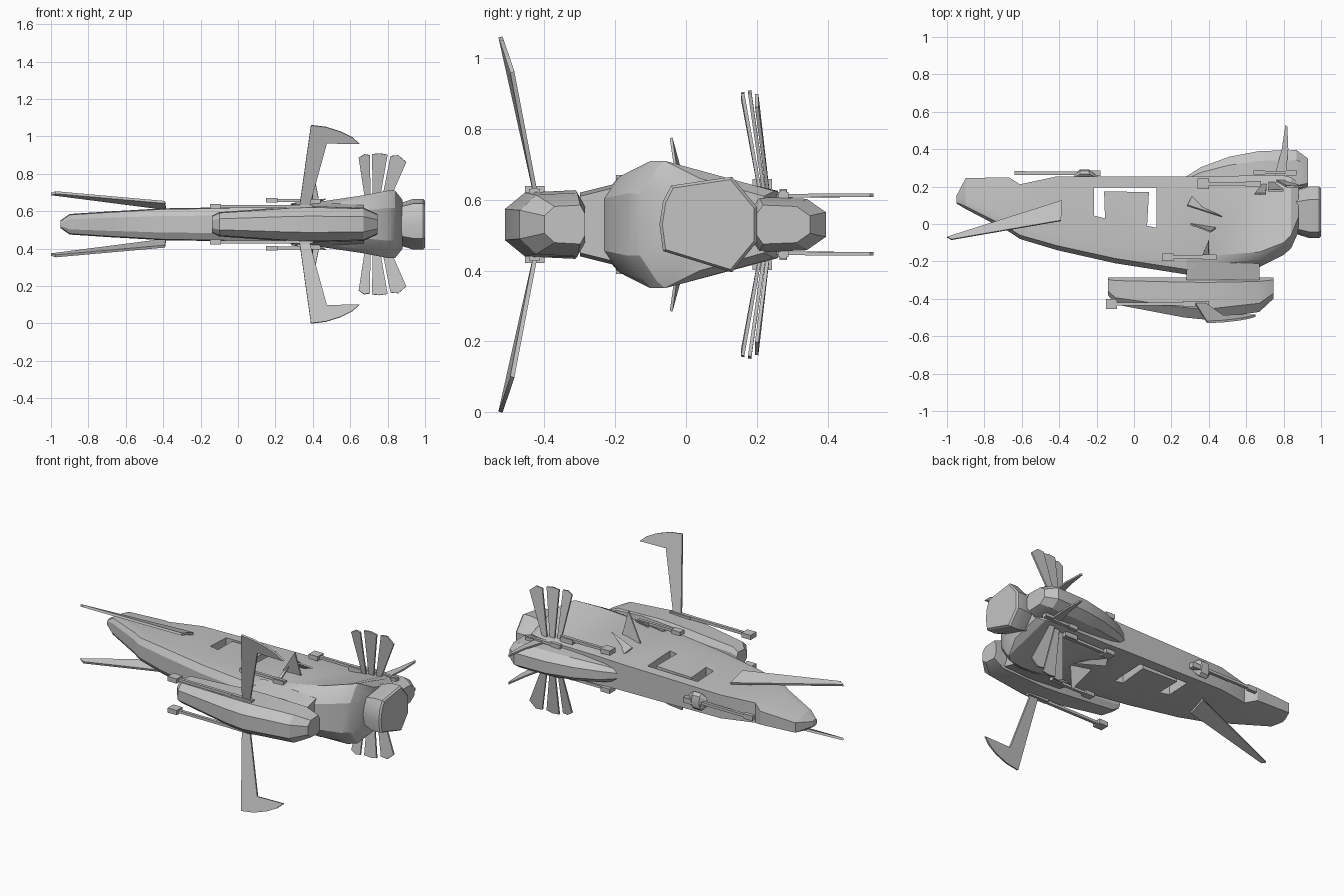
import bpy, bmesh, math
from mathutils import Vector, geometry

MID = 0.53  # height of the plane of symmetry
cube = bpy.data.objects.get("Cube")
if cube:
    bpy.data.objects.remove(cube)

grey = bpy.data.materials.new("hull_grey")
grey.use_nodes = True
grey.diffuse_color = (0.55, 0.55, 0.55, 1)
grey.node_tree.nodes["Principled BSDF"].inputs["Base Color"].default_value = (0.55, 0.55, 0.55, 1)
parts = []


def make(name, bm, mirror=False):
    """Turn a bmesh into an object, optionally doubled across the mid plane."""
    if mirror:
        copy = bmesh.ops.duplicate(bm, geom=bm.verts[:] + bm.edges[:] + bm.faces[:])["geom"]
        for v in copy:
            if isinstance(v, bmesh.types.BMVert):
                v.co.z = 2 * MID - v.co.z
    bmesh.ops.recalc_face_normals(bm, faces=bm.faces)
    mesh = bpy.data.meshes.new(name)
    bm.to_mesh(mesh)
    bm.free()
    mesh.materials.append(grey)
    obj = bpy.data.objects.new(name, mesh)
    bpy.context.collection.objects.link(obj)
    parts.append(obj)
    return obj


def loft(name, sections):
    """Skin a list of (x, [(y, height above mid), ...]) rings."""
    bm = bmesh.new()
    rings = [[bm.verts.new((x, y, MID + h)) for y, h in ring] for x, ring in sections]
    for a, b in zip(rings, rings[1:]):
        for i in range(len(a)):
            j = (i + 1) % len(a)
            bm.faces.new((a[i], a[j], b[j], b[i]))
    bm.faces.new(rings[0])
    bm.faces.new(rings[-1])
    return make(name, bm)


def add_prism(bm, pts, offset):
    """Closed slab between a polygon and its copy shifted by offset."""
    pts = [Vector(p) for p in pts]
    low = [bm.verts.new(p - offset / 2) for p in pts]
    top = [bm.verts.new(p + offset / 2) for p in pts]
    bm.faces.new(low)
    bm.faces.new(top)
    for i in range(len(pts)):
        j = (i + 1) % len(pts)
        bm.faces.new((low[i], low[j], top[j], top[i]))


def plates(name, polygons, thick=0.014):
    bm = bmesh.new()
    for pts in polygons:
        normal = geometry.normal([Vector(p) for p in pts])
        add_prism(bm, pts, normal * thick)
    make(name, bm, mirror=True)


def add_box(bm, x0, x1, y, z, wide, tall):
    ring = [(x0, y - wide / 2, z), (x1, y - wide / 2, z), (x1, y + wide / 2, z), (x0, y + wide / 2, z)]
    add_prism(bm, ring, Vector((0, 0, tall)))


def gun(name, muzzle, breech, y, z, head=0.05, tall=0.028, mirror=True):
    """Square muzzle block, thin barrel and a breech block."""
    bm = bmesh.new()
    length = breech - muzzle
    add_box(bm, muzzle, muzzle + 0.06, y, z, head, tall)
    add_box(bm, muzzle + 0.05, breech, y, z, 0.018, 0.016)
    add_box(bm, breech - 0.25 * length, breech, y, z - 0.008, 0.03, tall)
    make(name, bm, mirror)


# Main hull: chamfered front edge, ridge, and straight rear edge
def hull_ring(front, ridge, back, hf, hr, hb):
    edge = front + 0.3 * hf
    top = [(front, 0.55 * hf), (edge, hf), (ridge, hr), (back, hb)]
    return top + [(y, -h) for y, h in reversed(top)]


hull = loft("hull", [(s[0], hull_ring(*s[1:])) for s in (
    (-0.95, 0.11, 0.13, 0.15, 0.015, 0.02, 0.015),
    (-0.90, 0.08, 0.13, 0.245, 0.05, 0.055, 0.03),
    (-0.67, -0.04, 0.03, 0.25, 0.065, 0.07, 0.04),
    (-0.61, -0.08, 0.0, 0.212, 0.068, 0.073, 0.06),
    (-0.41, -0.14, -0.06, 0.255, 0.08, 0.085, 0.07),
    (-0.1, -0.21, -0.12, 0.255, 0.085, 0.09, 0.075),
    (0.28, -0.27, -0.18, 0.255, 0.09, 0.1, 0.08),
    (0.4, -0.25, -0.17, 0.255, 0.1, 0.115, 0.085),
    (0.67, -0.23, -0.15, 0.26, 0.135, 0.155, 0.09),
    (0.8, -0.165, -0.1, 0.26, 0.16, 0.18, 0.095),
    (0.84, -0.13, -0.06, 0.25, 0.16, 0.18, 0.095),
    (0.88, -0.04, 0.04, 0.22, 0.11, 0.13, 0.08),
)])

# U-shaped slot cut right through the hull
bm = bmesh.new()
slot = [(-0.215, 0.045), (-0.155, 0.03), (-0.16, 0.175), (0.08, 0.17),
        (0.07, -0.01), (0.12, -0.02), (0.12, 0.195), (-0.215, 0.195)]
add_prism(bm, [(x, y, MID) for x, y in slot], Vector((0, 0, 1)))
cutter = make("slot_cutter", bm)
cutter.hide_render = True
mod = hull.modifiers.new("slot", "BOOLEAN")
mod.object = cutter
mod.operation = "DIFFERENCE"
mod.solver = "EXACT"
bpy.context.view_layer.objects.active = hull
bpy.ops.object.modifier_apply(modifier=mod.name)
parts.remove(cutter)
bpy.data.objects.remove(cutter)


# Side pods: flattened faceted bodies
def pod_ring(inner, outer, h):
    w = outer - inner
    top = [(inner, 0.55 * h), (inner + 0.12 * w, h), (inner + 0.75 * w, 0.93 * h), (outer, 0.45 * h)]
    return top + [(y, -z) for y, z in reversed(top)]


loft("front_pod", [(x, pod_ring(-0.285, y, h)) for x, y, h in (
    (-0.14, -0.38, 0.045), (-0.1, -0.43, 0.065), (0.27, -0.5, 0.092), (0.39, -0.512, 0.097),
    (0.67, -0.47, 0.09), (0.745, -0.4, 0.055))])
loft("rear_pod", [(x, pod_ring(y0, y, h)) for x, y0, y, h in (
    (0.28, 0.2, 0.255, 0.035), (0.36, 0.19, 0.305, 0.055), (0.51, 0.18, 0.36, 0.07),
    (0.67, 0.18, 0.39, 0.078), (0.87, 0.18, 0.395, 0.078), (0.93, 0.2, 0.35, 0.055))])

# Pylon joining the front pod to the hull
loft("pod_pylon", [(x, [(-0.3, h), (-0.18, h + 0.03), (-0.18, -h - 0.03), (-0.3, -h)])
                   for x, h in ((0.28, 0.075), (0.5, 0.09), (0.67, 0.08))])

# Seven-sided engine nozzle
nozzle = [(-0.075, 0.0), (-0.065, 0.065), (-0.042, 0.11), (0.13, 0.135), (0.2, 0.05),
          (0.2, -0.05), (0.13, -0.135), (-0.065, -0.075)]
loft("engine", [(x, [(0.06 + (y - 0.06) * s, h * s) for y, h in nozzle])
                for x, s in ((0.86, 0.85), (0.88, 0.87), (0.935, 1.0), (0.99, 1.0), (1.0, 0.94))])

# Swept wings over and under the nose
plates("nose_wing", [[(-1, -0.07, 0.692), (-0.975, -0.083, 0.7), (-0.39, 0.018, 0.648),
                      (-0.385, 0.125, 0.612), (-0.44, 0.108, 0.62)]])


# Hooked blades leaning out from the front pod
def lean(x, z):
    return (x, -0.425 - 0.16 * (z - 0.62) - 0.18 * max(0, z - 0.9), z)


plates("hooked_blade", [[lean(x, z) for x, z in (
    (0.325, 0.6), (0.375, 0.6), (0.475, 0.963), (0.65, 0.96), (0.61, 0.995),
    (0.55, 1.025), (0.47, 1.05), (0.39, 1.06))]], 0.012)

# Tail fans: slightly staggered blades
plates("tail_fan", [
    [(b0, 0.215 + 0.01 * i, 0.59), (b1, 0.215 + 0.01 * i, 0.59), (t1, 0.16 + 0.02 * i, z1),
     ((t0 + t1) / 2, 0.16 + 0.02 * i, max(z0, z1) + 0.004), (t0, 0.16 + 0.02 * i, z0)]
    for i, (b0, b1, t0, t1, z0, z1) in enumerate((
        (0.69, 0.71, 0.645, 0.705, 0.885, 0.9),
        (0.72, 0.745, 0.717, 0.8, 0.905, 0.902),
        (0.755, 0.78, 0.815, 0.9, 0.895, 0.862)))], 0.01)

# Horizontal spikes trailing behind the rear pod
plates("rear_spike", [[(0.81, 0.53, 0.613), (0.82, 0.52, 0.613), (0.825, 0.4, 0.613),
                       (0.81, 0.24, 0.61), (0.75, 0.25, 0.61), (0.79, 0.4, 0.613)]], 0.01)
plates("rear_finlet", [[(0.64, 0.18, 0.6), (0.7, 0.23, 0.615), (0.86, 0.19, 0.625), (0.74, 0.165, 0.63)]], 0.01)

# Small deck fins
plates("deck_fin", [
    [(0.3, 0.0, 0.62), (0.44, -0.02, 0.62), (0.41, -0.042, 0.775)],
    [(0.32, 0.17, 0.6), (0.285, 0.1, 0.64), (0.47, 0.04, 0.665), (0.36, 0.09, 0.62)],
    [(0.36, -0.18, 0.63), (0.4, -0.18, 0.64), (0.4, -0.085, 0.705)]], 0.008)

# Guns
gun("pod_gun", -0.15, 0.4, -0.428, 0.625, 0.055)
gun("hull_gun", 0.15, 0.44, -0.178, 0.658, 0.04, 0.024)
gun("rear_gun", 0.34, 0.68, 0.215, 0.645, 0.055)
gun("tail_gun", 0.64, 0.87, 0.275, 0.618, 0.022, 0.024)
gun("side_gun", -0.64, -0.18, 0.272, MID, 0.022, 0.03, False)
loft("side_gun_mount", [(x, [(0.24 + r * (1 + math.cos(a)) * 0.5, r * math.sin(a))
                             for a in (math.tau * k / 8 for k in range(8))])
                        for x, r in ((-0.32, 0.02), (-0.29, 0.052), (-0.24, 0.052), (-0.2, 0.02))])

# Keep hard edges crisp and soften shallow ones
bpy.ops.object.select_all(action="DESELECT")
for obj in parts:
    obj.select_set(True)
bpy.context.view_layer.objects.active = hull
bpy.ops.object.shade_smooth_by_angle(angle=math.radians(25))
